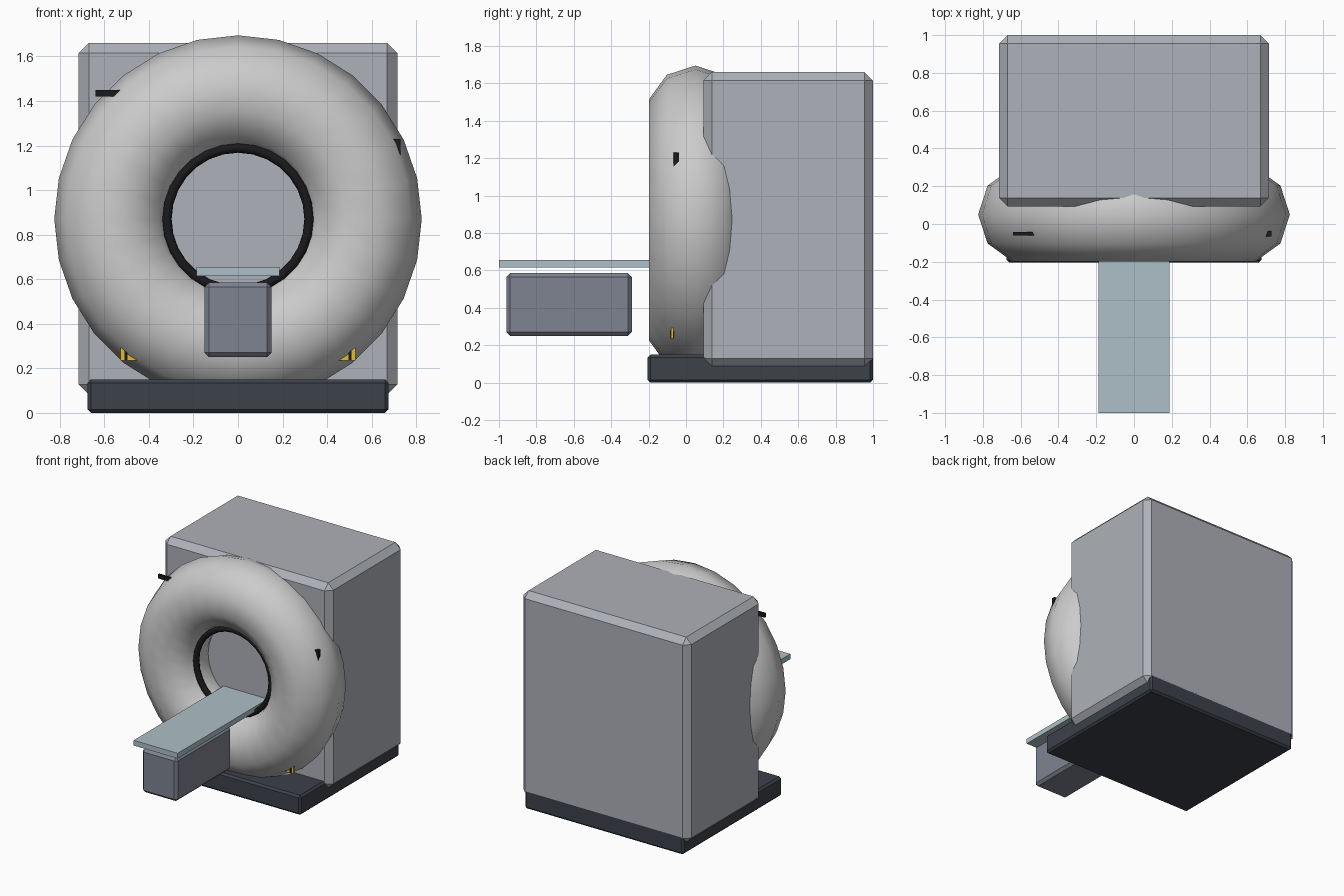
import bpy
from math import radians

if "Cube" in bpy.data.objects:
    bpy.data.objects.remove(bpy.data.objects["Cube"])


def mat(name, r, g, b):
    m = bpy.data.materials.new(name)
    m.diffuse_color = (r, g, b, 1)
    m.use_nodes = True
    m.node_tree.nodes["Principled BSDF"].inputs["Base Color"].default_value = m.diffuse_color
    return m


WHITE = mat("shell_white", 0.75, 0.75, 0.75)
GREY = mat("cabinet_grey", 0.42, 0.44, 0.48)
SLATE = mat("slate", 0.21, 0.23, 0.28)
DARK = mat("base_dark", 0.045, 0.052, 0.068)
BLACK = mat("black", 0.01, 0.01, 0.012)
BLUE = mat("table_blue", 0.42, 0.53, 0.57)
YELLOW = mat("warning_yellow", 0.8, 0.5, 0.02)


def box(name, x, y, z, material, bevel=0):
    """Box from (min, max) ranges with an optional single chamfer."""
    bpy.ops.mesh.primitive_cube_add(size=1, location=[(a + b) / 2 for a, b in (x, y, z)])
    o = bpy.context.object
    o.name = name
    o.scale = [b - a for a, b in (x, y, z)]
    bpy.ops.object.transform_apply(location=False, rotation=False, scale=True)
    o.data.materials.append(material)
    if bevel:
        m = o.modifiers.new("chamfer", 'BEVEL')
        m.width = bevel
        m.segments = 1
    return o


def ring(name, y, major, minor, minor_segments, material):
    """Smooth torus whose axis runs along y, at bore height."""
    bpy.ops.mesh.primitive_torus_add(
        location=(0, y, 0.87), rotation=(radians(90), 0, 0),
        major_radius=major, minor_radius=minor,
        major_segments=28, minor_segments=minor_segments)
    o = bpy.context.object
    o.name = name
    o.data.materials.append(material)
    bpy.ops.object.shade_smooth_by_angle(angle=radians(50))
    return o


# Floor plinth and rear cabinet
box("base", (-0.675, 0.675), (-0.205, 1.0), (0, 0.15), DARK, 0.015)
box("cabinet", (-0.715, 0.715), (0.093, 1.0), (0.083, 1.66), GREY, 0.045)

# Round scanner housing with dark bore lining
ring("gantry_ring", 0.05, 0.565, 0.26, 10, WHITE)
ring("bore_trim", -0.05, 0.32, 0.022, 8, BLACK)

# Patient table and its pedestal
box("table_top", (-0.187, 0.187), (-1.0, 0.13), (0.615, 0.655), BLUE)
box("table_pedestal", (-0.15, 0.15), (-0.96, -0.29), (0.25, 0.585), SLATE, 0.02)

# Dark panels poking out of the housing
box("status_strip", (-0.64, -0.42), (-0.06, -0.042), (1.42, 1.45), BLACK)
box("control_panel", (0.62, 0.729), (-0.066, -0.038), (1.1, 1.23), BLACK)

# Warning plates with a dark stripe, both lower sides
for side, s in (("left", -1), ("right", 1)):
    box(f"warning_plate_{side}", sorted((s * 0.40, s * 0.528)),
        (-0.08, -0.066), (0.235, 0.292), YELLOW)
    box(f"warning_stripe_{side}", sorted((s * 0.495, s * 0.51)),
        (-0.082, -0.064), (0.237, 0.29), BLACK)
